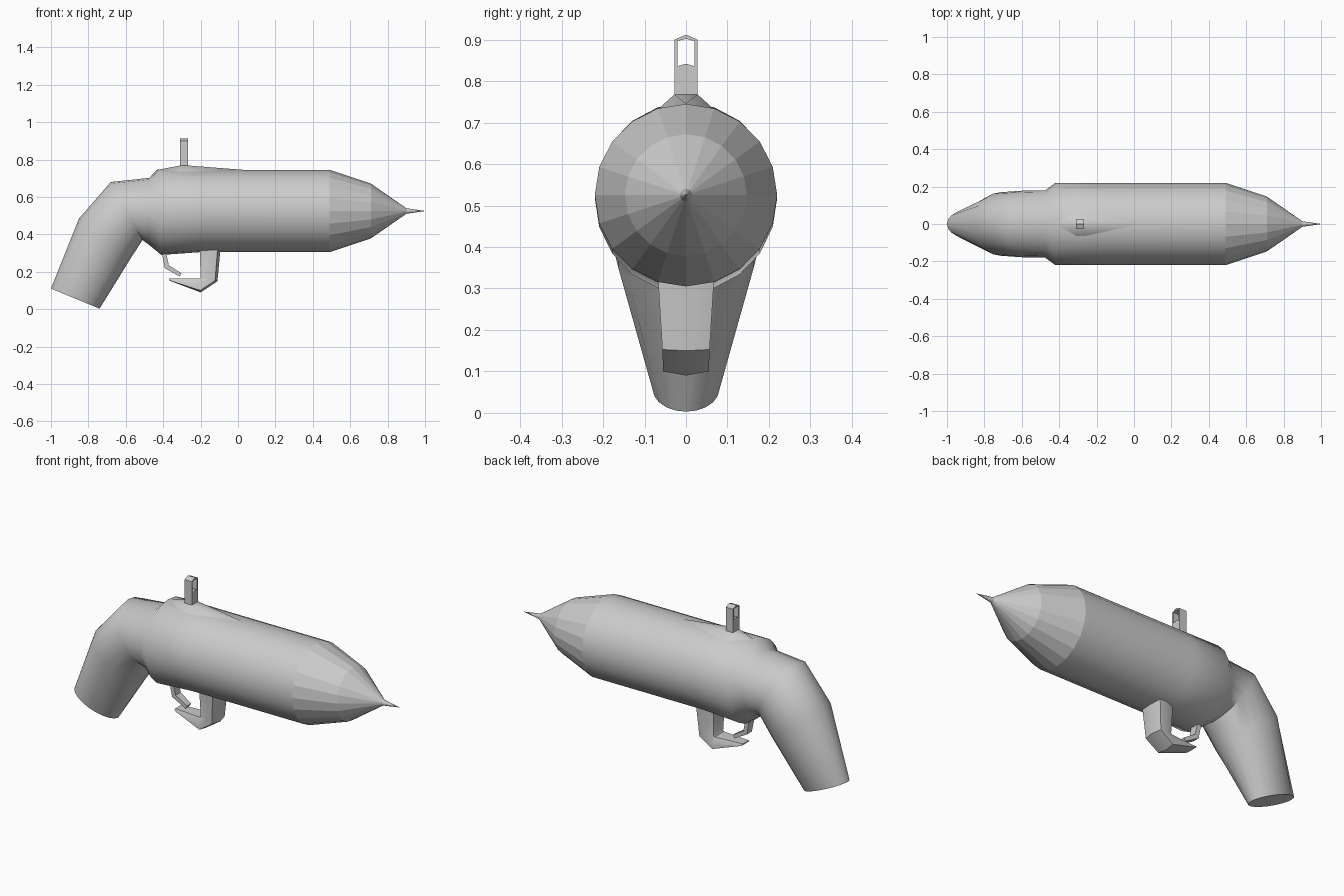
import bpy, bmesh, math
from mathutils import Vector

if "Cube" in bpy.data.objects:
    bpy.data.objects.remove(bpy.data.objects["Cube"])


def finish(name, bm, smooth=None):
    bmesh.ops.remove_doubles(bm, verts=bm.verts, dist=1e-5)
    bmesh.ops.recalc_face_normals(bm, faces=bm.faces)
    me = bpy.data.meshes.new(name)
    bm.to_mesh(me)
    bm.free()
    ob = bpy.data.objects.new(name, me)
    bpy.context.collection.objects.link(ob)
    if smooth:
        bpy.ops.object.select_all(action='DESELECT')
        ob.select_set(True)
        bpy.context.view_layer.objects.active = ob
        bpy.ops.object.shade_smooth_by_angle(angle=math.radians(smooth))
    return ob


def loft(name, rings, section, caps=(True, True), smooth=None):
    """Each ring spans from point p to point q in the xz plane, with half width hw in y."""
    bm = bmesh.new()
    loops = []
    for px, pz, qx, qz, hw in rings:
        p, q = Vector((px, 0, pz)), Vector((qx, 0, qz))
        loops.append([bm.verts.new(p.lerp(q, u) + Vector((0, v * hw, 0))) for u, v in section])
    n = len(section)
    for a, b in zip(loops, loops[1:]):
        for i in range(n):
            j = (i + 1) % n
            bm.faces.new((a[i], a[j], b[j], b[i]))
    if caps[0]:
        bm.faces.new(loops[0])
    if caps[1]:
        bm.faces.new(loops[-1])
    return finish(name, bm, smooth)


SIDES = 20
circle = [(0.5 - 0.5 * math.cos(2 * math.pi * i / SIDES), math.sin(2 * math.pi * i / SIDES))
          for i in range(SIDES)]

# Barrel body flowing through the collar into the bent grip
loft("body_and_grip", [
    (0.49, 0.745, 0.49, 0.305, 0.22),
    (-0.20, 0.745, -0.20, 0.305, 0.22),
    (-0.43, 0.748, -0.41, 0.290, 0.22),
    (-0.475, 0.702, -0.475, 0.343, 0.18),
    (-0.68, 0.68, -0.51, 0.37, 0.178),
    (-0.85, 0.485, -0.575, 0.27, 0.17),
    (-1.0, 0.11, -0.74, 0.003, 0.08),
], circle, caps=(False, True), smooth=46)

# Faceted nose with needle tip
loft("nose", [(x, 0.525 + r, x, 0.525 - r, r)
              for x, r in ((0.49, 0.22), (0.71, 0.147), (0.90, 0.015), (1.0, 0.0005))],
     circle, caps=(False, True))

# Raised ridge under the sight
bm = bmesh.new()
ridge = [bm.verts.new(c) for c in (
    (-0.43, 0, 0.745), (-0.31, -0.07, 0.73), (-0.26, -0.07, 0.73), (0.03, 0, 0.745),
    (-0.26, 0.07, 0.73), (-0.31, 0.07, 0.73),
    (-0.31, -0.028, 0.768), (-0.265, -0.028, 0.768),
    (-0.265, 0.028, 0.768), (-0.31, 0.028, 0.768))]
for f in ((0, 1, 6), (1, 2, 7, 6), (2, 3, 7), (3, 8, 7), (3, 4, 8), (4, 5, 9, 8),
          (5, 0, 9), (0, 6, 9), (6, 7, 8, 9)):
    bm.faces.new([ridge[i] for i in f])
finish("sight_ridge", bm, 46)

# Sight post with a window
outer = [(-0.028, 0.76), (0, 0.76), (0.028, 0.76), (0.028, 0.90), (0, 0.912), (-0.028, 0.90)]
inner = [(-0.02, 0.836), (0, 0.842), (0.02, 0.836), (0.02, 0.897), (0, 0.902), (-0.02, 0.897)]
bm = bmesh.new()
ro, ri = [[[bm.verts.new((x, y, z)) for y, z in prof] for x in (-0.31, -0.266)]
          for prof in (outer, inner)]
for i in range(6):
    j = (i + 1) % 6
    for k in (0, 1):
        bm.faces.new((ro[k][i], ro[k][j], ri[k][j], ri[k][i]))
    for r in (ro, ri):
        bm.faces.new((r[0][i], r[0][j], r[1][j], r[1][i]))
finish("sight", bm)

# Hooked guard under the barrel
hook = [(0, -0.75), (0, 0.75), (0.5, 1), (0.86, 1), (1, 0), (0.86, -1), (0.5, -1)]
loft("guard_hook", [
    (-0.205, 0.33, -0.093, 0.33, 0.068),
    (-0.20, 0.17, -0.11, 0.15, 0.057),
    (-0.205, 0.163, -0.20, 0.09, 0.055),
    (-0.37, 0.163, -0.365, 0.152, 0.035),
], hook, smooth=46)

# Small bent trigger
loft("trigger", [
    (-0.41, 0.32, -0.388, 0.32, 0.025),
    (-0.392, 0.22, -0.37, 0.235, 0.022),
    (-0.312, 0.175, -0.302, 0.192, 0.018),
], [(0, -1), (0, 1), (1, 1), (1, -1)])
